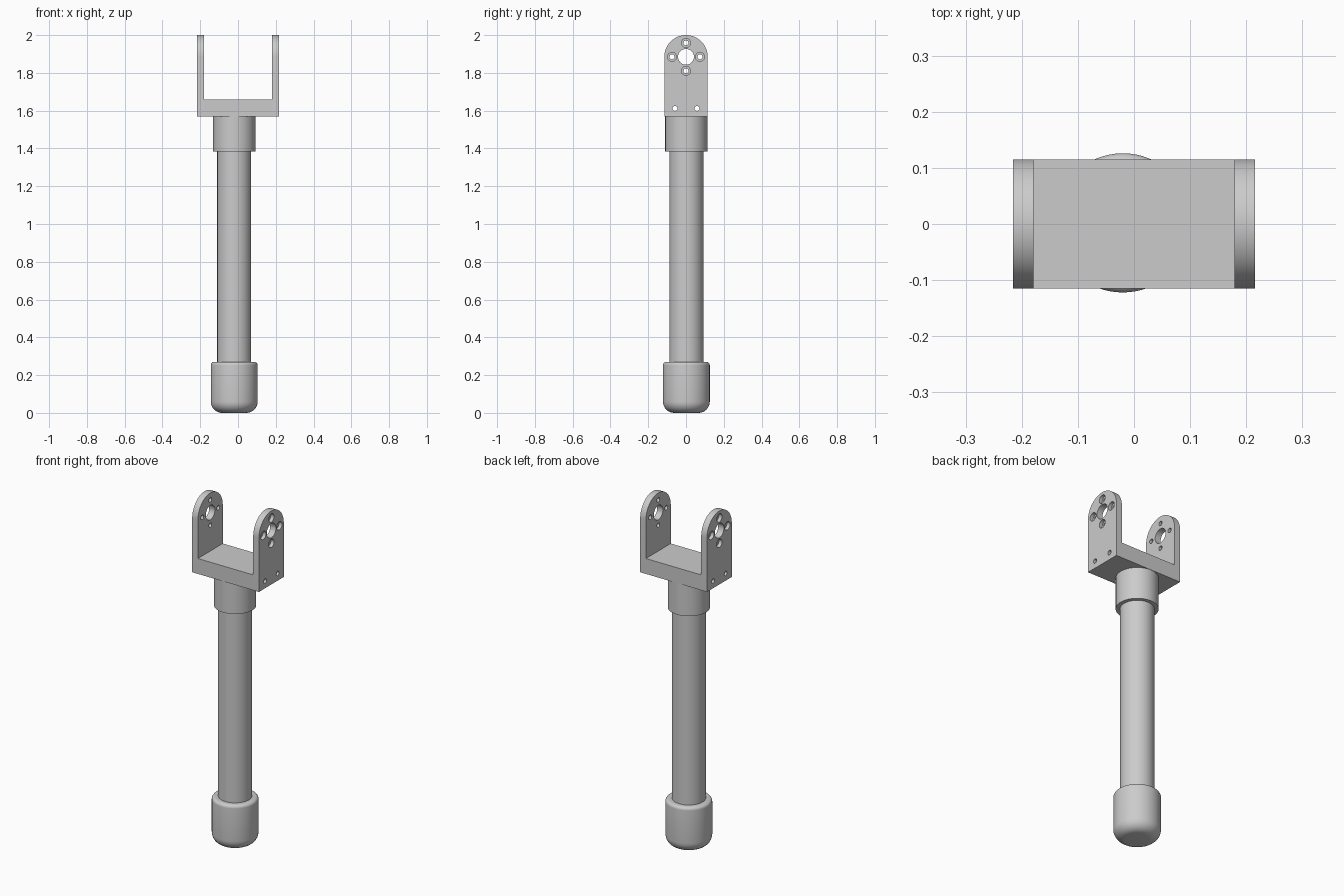
import bpy, bmesh, math
from mathutils import Matrix

cube = bpy.data.objects.get("Cube")
if cube:
    bpy.data.objects.remove(cube, do_unlink=True)

grey = bpy.data.materials.new("light grey")
grey.use_nodes = True
colour = (0.6, 0.6, 0.6, 1)
grey.diffuse_color = colour
grey.node_tree.nodes["Principled BSDF"].inputs["Base Color"].default_value = colour

AXIS_X, AXIS_Y = -0.02, 0.002      # centre line of the leg
HALF_X, HALF_Y = 0.216, 0.115      # bracket half sizes
WALL = 0.037                       # arm thickness
BASE, FLOOR, PIVOT = 1.57, 1.66, 1.885


def finish(name, bm, smooth=True):
    bmesh.ops.recalc_face_normals(bm, faces=bm.faces)
    mesh = bpy.data.meshes.new(name)
    bm.to_mesh(mesh)
    bm.free()
    mesh.materials.append(grey)
    ob = bpy.data.objects.new(name, mesh)
    bpy.context.collection.objects.link(ob)
    return shade(ob) if smooth else ob


def activate(ob):
    bpy.ops.object.select_all(action='DESELECT')
    ob.select_set(True)
    bpy.context.view_layer.objects.active = ob


def shade(ob):
    activate(ob)
    bpy.ops.object.shade_smooth_by_angle(angle=math.radians(30))
    return ob


def lathe(name, profile, steps=64):
    """Spin an (r, z) profile around the centre line of the leg."""
    bm = bmesh.new()
    verts = [bm.verts.new((r, 0, z)) for r, z in profile]
    edges = [bm.edges.new(pair) for pair in zip(verts, verts[1:])]
    bmesh.ops.spin(bm, geom=verts + edges, cent=(0, 0, 0), axis=(0, 0, 1),
                   angle=math.tau, steps=steps, use_duplicate=False)
    bmesh.ops.remove_doubles(bm, verts=bm.verts, dist=0.0001)
    bmesh.ops.translate(bm, verts=bm.verts, vec=(AXIS_X, AXIS_Y, 0))
    return finish(name, bm)


def arc(r, z, radius, start, end, n=8):
    angles = [math.radians(start + (end - start) * i / n) for i in range(n + 1)]
    return [(r + radius * math.cos(a), z + radius * math.sin(a)) for a in angles]


def drill(ob, holes):
    """Cut holes given as (x centre, length, y, z, radius)."""
    for x, length, y, z, radius in holes:
        bm = bmesh.new()
        bmesh.ops.create_cone(bm, cap_ends=True, segments=32, radius1=radius,
                              radius2=radius, depth=length,
                              matrix=Matrix.Translation((x, y, z))
                              @ Matrix.Rotation(math.pi / 2, 4, 'Y'))
        cutter = finish("hole_cutter", bm, smooth=False)
        cutter.hide_render = True
        mod = ob.modifiers.new("hole", 'BOOLEAN')
        mod.operation, mod.solver, mod.object = 'DIFFERENCE', 'EXACT', cutter
        activate(ob)
        bpy.ops.object.modifier_apply(modifier=mod.name)
        bpy.data.objects.remove(cutter, do_unlink=True)
    return shade(ob)


# Leg: rounded foot, tube and collar
R = 0.124
lathe("foot_cap", [(0, 0)] + arc(R - 0.06, 0.06, 0.06, -90, 0)
      + arc(R - 0.018, 0.252, 0.018, 0, 90) + [(0, 0.27)])
lathe("tube", [(0, 0.2), (0.09, 0.2), (0.09, 1.45), (0, 1.45)])
lathe("collar", [(0, 1.385), (0.112, 1.385), (0.112, BASE), (0, BASE)])

bolt_holes = [(0, 1, y, 1.612, 0.013) for y in (-0.058, 0.058)]

# Bracket floor between the arms
bm = bmesh.new()
bmesh.ops.create_cube(bm, size=1)
bmesh.ops.scale(bm, verts=bm.verts,
                vec=(2 * (HALF_X - WALL), 2 * HALF_Y, FLOOR - BASE))
bmesh.ops.translate(bm, verts=bm.verts, vec=(0, 0, (FLOOR + BASE) / 2))
drill(finish("bracket_floor", bm), bolt_holes)

# Round-topped arms with a pivot hole and four counterbored screw holes
for side, label in ((1, "left"), (-1, "right")):
    bm = bmesh.new()
    outline = ([(-HALF_Y, BASE), (HALF_Y, BASE)]
               + arc(0, PIVOT, HALF_Y, 0, 180, 32))
    face = bm.faces.new([bm.verts.new((side * HALF_X, y, z)) for y, z in outline])
    grown = bmesh.ops.extrude_face_region(bm, geom=[face], use_keep_orig=True)
    moved = [g for g in grown["geom"] if isinstance(g, bmesh.types.BMVert)]
    bmesh.ops.translate(bm, verts=moved, vec=(-side * WALL, 0, 0))
    arm = finish(label + "_arm", bm)
    holes = bolt_holes + [(0, 1, 0, PIVOT, 0.042)]
    for dy, dz in ((1, 0), (0, 1), (-1, 0), (0, -1)):
        y, z = 0.074 * dy, PIVOT + 0.074 * dz
        holes += [(0, 1, y, z, 0.013), (side * HALF_X, 0.04, y, z, 0.024)]
    drill(arm, holes)
